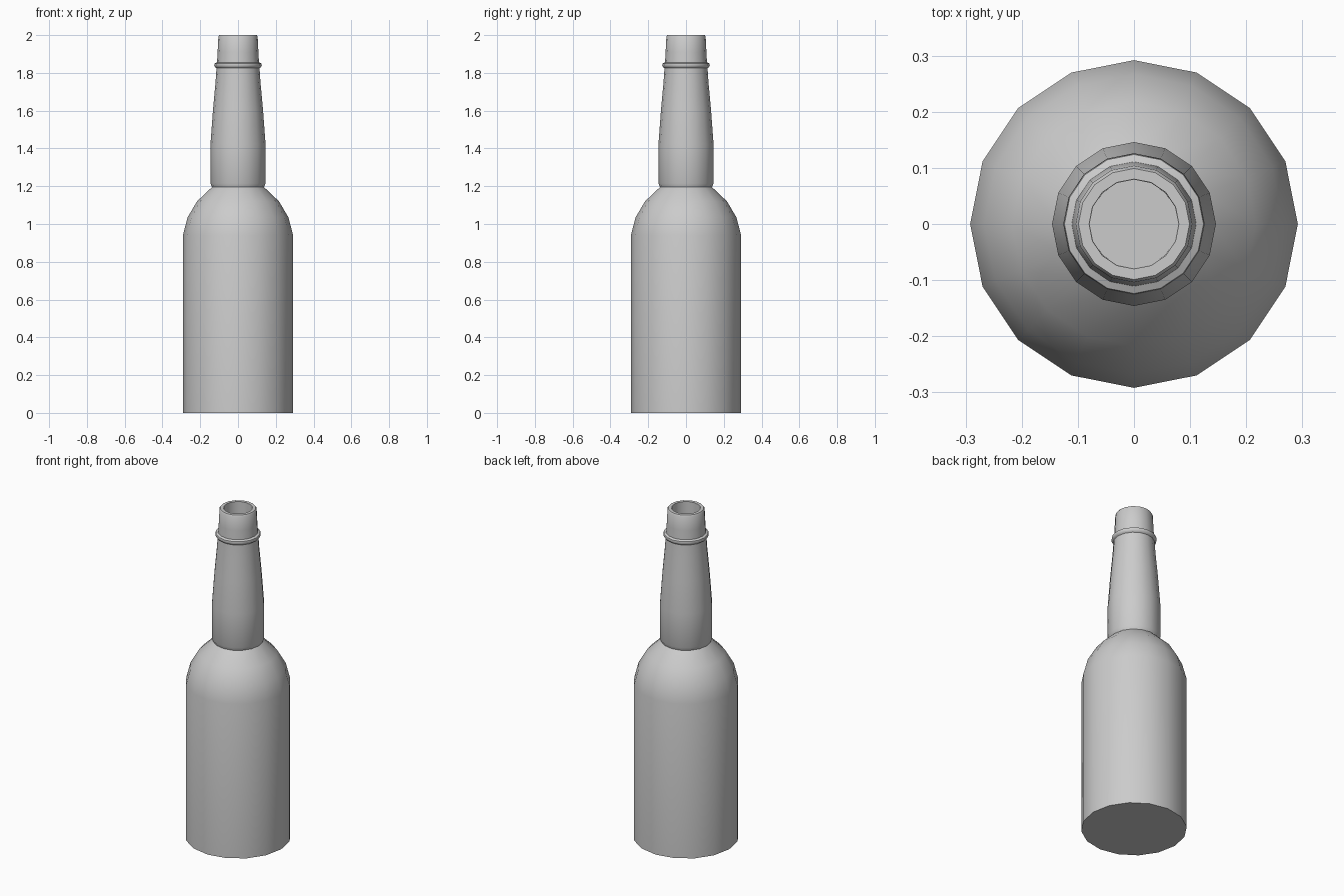
import bpy, bmesh, math

if "Cube" in bpy.data.objects:
    bpy.data.objects.remove(bpy.data.objects["Cube"])

SIDES = 16

def lathe(name, profile):
    """Spin a (radius, z) profile around z, capping both ends."""
    bm = bmesh.new()
    rings = [[bm.verts.new((r * math.cos(2 * math.pi * i / SIDES),
                            r * math.sin(2 * math.pi * i / SIDES), z))
              for i in range(SIDES)] for r, z in profile]
    for a, b in zip(rings, rings[1:]):
        for i in range(SIDES):
            j = (i + 1) % SIDES
            bm.faces.new((a[i], a[j], b[j], b[i]))
    bm.faces.new(rings[0][::-1])
    bm.faces.new(rings[-1])
    mesh = bpy.data.meshes.new(name)
    bm.to_mesh(mesh)
    bm.free()
    ob = bpy.data.objects.new(name, mesh)
    bpy.context.collection.objects.link(ob)
    bpy.ops.object.select_all(action='DESELECT')
    ob.select_set(True)
    bpy.context.view_layer.objects.active = ob
    bpy.ops.object.shade_smooth_by_angle(angle=math.radians(40))
    return ob

# One continuous bottle skin, from base to the recessed mouth floor
body = [(0.292, 0), (0.292, 0.94)]
shoulder = [(0.267, 1.035), (0.217, 1.12), (0.138, 1.195)]
neck = [(0.146, 1.215), (0.146, 1.42), (0.132, 1.61), (0.119, 1.75), (0.114, 1.825)]
collar = [(0.121, 1.83), (0.126, 1.84), (0.124, 1.85), (0.111, 1.856)]
mouth = [(0.108, 1.91), (0.104, 1.992), (0.099, 2.0), (0.080, 2.0), (0.079, 1.89)]
lathe("bottle", body + shoulder + neck + collar + mouth)
